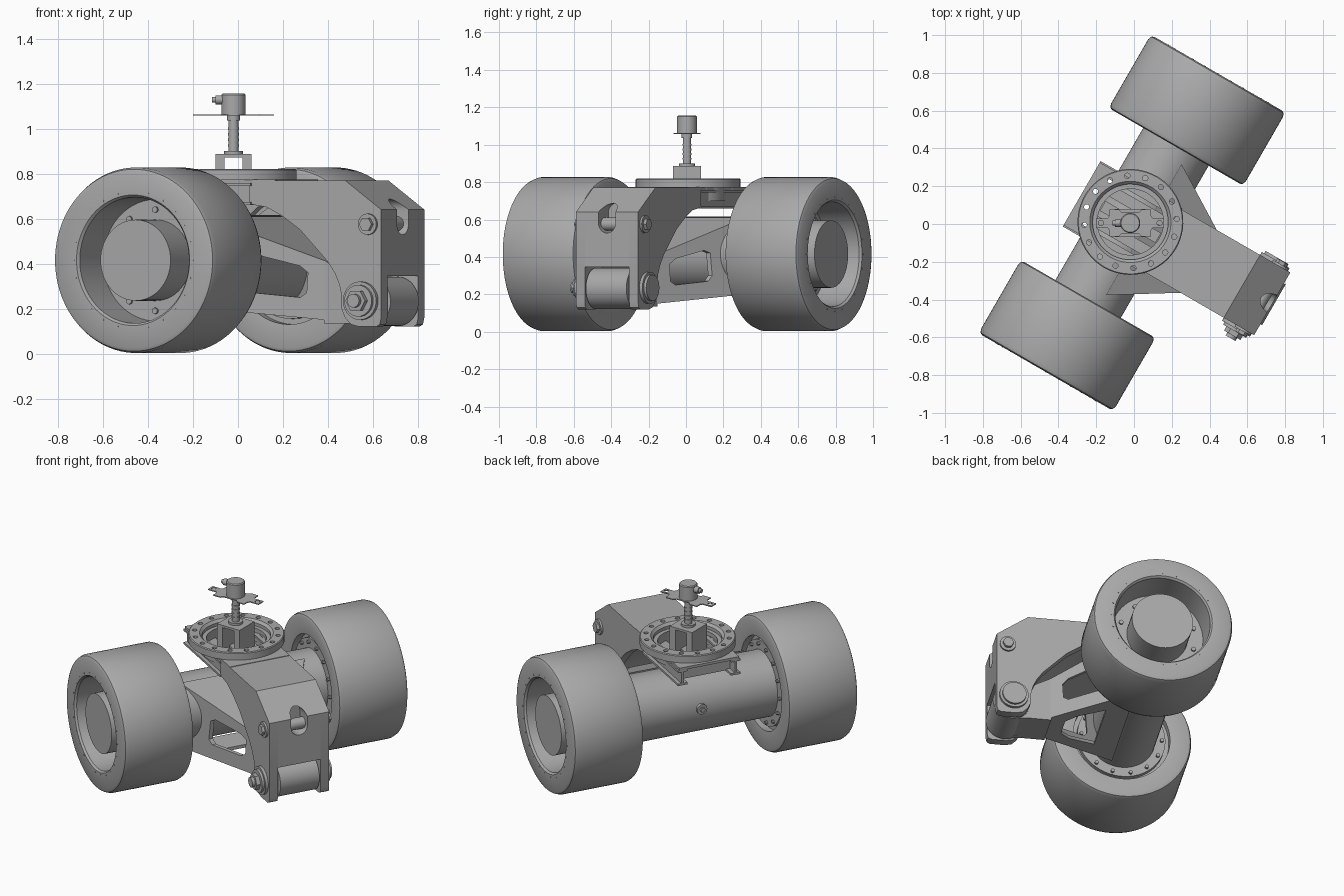
import bpy, bmesh, math
from math import sin, cos, pi, radians
from mathutils import Matrix, Vector

if "Cube" in bpy.data.objects:
    bpy.data.objects.remove(bpy.data.objects["Cube"])

grey = bpy.data.materials.new("plain grey")
grey.use_nodes = True
grey.diffuse_color = (0.4, 0.4, 0.4, 1)
grey.node_tree.nodes["Principled BSDF"].inputs["Base Color"].default_value = grey.diffuse_color

TURNED = Matrix.Rotation(radians(-30), 4, "Z")      # arm along +x, axle along y
STRAIGHT = Matrix.Translation((-0.02, 0.005, 0))    # sensor mast frame


def place(axis, a, b, t):
    return {"x": Vector((t, a, b)), "y": Vector((a, t, b)), "z": Vector((a, b, t))}[axis]


def finish(name, bm, frame):
    bmesh.ops.remove_doubles(bm, verts=bm.verts, dist=1e-5)
    bmesh.ops.recalc_face_normals(bm, faces=bm.faces)
    me = bpy.data.meshes.new(name)
    bm.to_mesh(me)
    bm.free()
    me.materials.append(grey)
    me.shade_smooth()
    me.set_sharp_from_angle(angle=radians(30))
    ob = bpy.data.objects.new(name, me)
    ob.matrix_world = frame
    bpy.context.collection.objects.link(ob)
    return ob


def prism(name, pts, lo, hi, axis="y", warp=None, frame=TURNED):
    """Extrude a 2D outline along an axis, optionally moving each point."""
    bm = bmesh.new()
    ends = [[bm.verts.new(place(axis, a, b, t)) for a, b in pts] for t in (lo, hi)]
    bm.faces.new(ends[0])
    bm.faces.new(ends[1])
    for i in range(len(pts)):
        j = (i + 1) % len(pts)
        bm.faces.new((ends[0][i], ends[0][j], ends[1][j], ends[1][i]))
    if warp:
        for v in bm.verts:
            v.co += warp(v.co)
    return finish(name, bm, frame)


def box(name, x, y, z, frame=TURNED):
    return prism(name, [(x[0], z[0]), (x[1], z[0]), (x[1], z[1]), (x[0], z[1])], *y, frame=frame)


def lathe(name, profile, a=0, b=0, axis="y", seg=64, frame=TURNED):
    """Turn a closed (radius, position) profile around an axis."""
    bm = bmesh.new()
    rings = [[bm.verts.new(place(axis, a + r * cos(2 * pi * k / seg), b + r * sin(2 * pi * k / seg), t))
              for k in range(seg)] for r, t in profile]
    for i, ring in enumerate(rings):
        nxt = rings[(i + 1) % len(rings)]
        if profile[i][0] == 0 and profile[(i + 1) % len(rings)][0] == 0:
            continue
        for k in range(seg):
            m = (k + 1) % seg
            bm.faces.new((ring[k], ring[m], nxt[m], nxt[k]))
    return finish(name, bm, frame)


def rod(name, r, lo, hi, a=0, b=0, axis="y", seg=32, frame=TURNED):
    return lathe(name, [(0, lo), (r, lo), (r, hi), (0, hi)], a, b, axis, seg, frame)


def cut(ob, cutters):
    for c in cutters:
        mod = ob.modifiers.new("cut", "BOOLEAN")
        mod.operation, mod.solver, mod.object = "DIFFERENCE", "EXACT", c
    dg = bpy.context.evaluated_depsgraph_get()
    me = bpy.data.meshes.new_from_object(ob.evaluated_get(dg))
    ob.modifiers.clear()
    ob.data = me
    me.shade_smooth()
    me.set_sharp_from_angle(angle=radians(30))
    for c in cutters:
        bpy.data.objects.remove(c)


AX, AZ = -0.012, 0.415      # axle centre
RX = -0.022                 # turntable centre

# Wheels: tyre with deep outer recess, hub drum, inner flange and bolts
for s, side in ((1, "left"), (-1, "right")):
    tyre = [(0.19, .52), (.285, .52), (.285, .475), (.39, .465), (.404, .471), (.412, .49),
            (.412, .885), (.404, .905), (.39, .912), (.29, .912), (.28, .9), (.27, .71), (0.1, .71), (0.1, .52)]
    lathe(side + "_wheel", [(r, s * t) for r, t in tyre], AX, AZ, seg=96)
    rod(side + "_hub", 0.18, s * 0.65, s * 0.89, AX, AZ, seg=64)
    lathe(side + "_axle_flange", [(r, s * t) for r, t in ((.19, .49), (.26, .49), (.26, .53), (.19, .53))], AX, AZ)
    for k in range(14):
        t = 2 * pi * k / 14
        rod(side + "_flange_bolt", 0.011, s * .475, s * .5, AX + .238 * cos(t), AZ + .238 * sin(t), seg=8)
    for k in range(10):
        t = 2 * pi * (k + .5) / 10
        rod(side + "_hub_bolt", 0.014, s * .7, s * .72, AX + .225 * cos(t), AZ + .225 * sin(t), seg=8)
    for k in range(24):
        t = 2 * pi * k / 24
        rod(side + "_rim_stud", 0.004, s * .905, s * .914, AX + .305 * cos(t), AZ + .305 * sin(t), seg=6)

# Axle tube and filler plug
rod("axle_tube", 0.2, -.6, .6, AX, AZ, seg=64)
rod("filler_plug", 0.032, -.225, -.2, 0, .43, axis="x", seg=24)
rod("filler_plug_tip", 0.016, -.235, -.22, 0, .43, axis="x", seg=6)

# Upper arm: two cheeks, a core between them and a top plate
arch = [(.17, .665), (.26, .65), (.34, .61), (.43, .55), (.51, .47), (.57, .41), (.606, .36), (.63, .31)]
foot = [(.642, .26), (.642, .2), (.66, .16), (.69, .13), (.73, .12), (.82, .12), (.838, .13), (.845, .16)]
nose = [(.845, .64), (.66, .77), (.17, .77)]
for s in (1, -1):
    prism("arm_cheek", arch + foot + nose, s * .137, s * .192)
core = prism("arm_core", [(x + .012, z + .02) for x, z in arch] + [(.66, .345), (.845, .345)] + nose, -.137, .137)
slot = [rod("slot_cutter", .052, .74, .9, 0, z, axis="x") for z in (.58, .635)]
slot.append(prism("slot_cutter", [(-.052, .58), (.052, .58), (.052, .635), (-.052, .635)], .74, .9, axis="x"))
well = rod("well_cutter", .2, .6, .9, RX, 0, axis="z", seg=48)
cut(core, slot + [well])
rod("slot_pin", 0.035, -.137, .137, .785, .575)

HOLES = [(RX + .245 * cos(2 * pi * (k + .5) / 16), .245 * sin(2 * pi * (k + .5) / 16)) for k in range(16)]


def hole_cutters():
    return [rod("hole_cutter", .014, .7, .9, x, y, axis="z", seg=16) for x, y in HOLES]


plate = prism("arm_top_plate", [(-.32, -.192), (.3, -.192), (.3, .192), (-.32, .192)], .757, .773, axis="z")
cut(plate, hole_cutters() + [rod("well_cutter", .2, .6, .9, RX, 0, axis="z", seg=48)])

# Channel beams carrying the plate behind the arm
for s in (1, -1):
    box("channel_web", (-.32, .18), (s * .165, s * .178), (.665, .76))
    box("channel_lower_flange", (-.32, .18), (s * .14, s * .2), (.66, .673))
    box("channel_upper_flange", (-.32, .18), (s * .14, s * .2), (.745, .758))
box("channel_cross_plate", (-.25, -.235), (-.17, .17), (.665, .76))

# Turntable ring with bolt holes
ring = lathe("turntable_ring", [(.2, .772), (.28, .772), (.28, .815), (.275, .82), (.215, .82), (.2, .805)],
             RX, 0, axis="z")
cut(ring, hole_cutters())
lathe("turntable_inner_rim", [(.175, .7), (.2, .7), (.2, .785), (.175, .785)], RX, 0, axis="z")
for y in (-.09, 0, .09):
    box("well_cross_bar", (RX - .17, RX + .17), (y - .03, y + .03), (.7, .73))

# Arm pins
for s in (1, -1):
    rod("upper_pin_washer", .047, s * .19, s * .204, .78, .575)
    rod("upper_pin_nut", .032, s * .2, s * .222, .78, .575, seg=6)
    rod("pivot_collar", .085, s * .19, s * .21, .745, .235, seg=40)
    rod("pivot_cap", .07, s * .2, s * .225, .745, .235, seg=40)
rod("pivot_nut", .05, -.25, -.22, .745, .235, seg=6)
rod("pivot_stud", .03, -.268, -.24, .745, .235)
rod("pivot_bush", .11, -.125, .125, .745, .232, seg=48)

# Swing arm: flared side plates, sloped top and bottom, straight nose to the bush
X0, X1 = .06, .52


def half_width(x):
    return .4 - .62 * (x - X0)


window = [(.25, .27), (.23, .3), (.24, .42), (.27, .435), (.42, .39), (.45, .36), (.445, .27), (.42, .25)]
for s in (1, -1):
    flare = lambda co, s=s: Vector((0, s * half_width(co.x), 0))
    side = prism("swing_arm_side", [(X0, .2), (X1, .15), (X1, .41), (X0, .61)], -s * .025, 0, warp=flare)
    cut(side, [prism("window_cutter", window, -.08, .08, warp=flare)])
    prism("swing_arm_nose_side", [(X1 - .005, .15), (.7, .13), (.745, .125), (.745, .34), (.66, .335), (X1 - .005, .41)],
          s * .085, s * .118)
deck = [(X0, -half_width(X0)), (X1, -half_width(X1)), (X1, half_width(X1)), (X0, half_width(X0))]
prism("swing_arm_top", deck, .59, .61, axis="z", warp=lambda co: Vector((0, 0, (X0 - co.x) * .435)))
floor = prism("swing_arm_floor", deck, .2, .22, axis="z", warp=lambda co: Vector((0, 0, (X0 - co.x) * .11)))
cut(floor, [prism("floor_cutter", [(.2, -.2), (.36, -.13), (.42, -.07), (.42, .07), (.36, .13), (.2, .2)],
                  .1, .3, axis="z")])
prism("swing_arm_nose_top", [(X1 - .01, .39), (.66, .31), (.66, .335), (X1 - .01, .415)], -.118, .118)
box("swing_arm_nose_floor", (X1 - .01, .7), (-.118, .118), (.135, .155))

# Sensor mast: bracket, post, thin eared plate, sensor drum and plug
for s in (1, -1):
    box("mast_bracket_leg", sorted((s * .04, s * .08)), (-.075, .075), (.7, .88), STRAIGHT)
box("mast_bracket_top", (-.08, .08), (-.075, .075), (.872, .886), STRAIGHT)
rod("mast_collar", .042, .885, .9, axis="z", frame=STRAIGHT)
rod("mast_post", .022, .89, 1.04, axis="z", frame=STRAIGHT)
for k in range(4):
    rod("mast_thread", .025, .92 + k * .025, .93 + k * .025, axis="z", frame=STRAIGHT)
rod("mast_head", .028, 1.035, 1.06, axis="z", frame=STRAIGHT)
quarter = [(.18, .025), (.12, .025), (.11, .04), (.11, .072), (.06, .072), (.045, .055)]
half = quarter + [(-x, y) for x, y in reversed(quarter)]
ears = prism("sensor_plate", half + [(-x, -y) for x, y in half], 1.057, 1.063, axis="z", frame=STRAIGHT)
cut(ears, [rod("ear_cutter", .014, 1, 1.1, s * .155, 0, axis="z", seg=16, frame=STRAIGHT) for s in (1, -1)])
lathe("sensor_drum", [(0, 1.062), (.053, 1.062), (.053, 1.15), (.048, 1.156), (0, 1.156)], axis="z", frame=STRAIGHT)
rod("sensor_plug", .02, -.08, -.04, 0, 1.128, axis="x", seg=20, frame=STRAIGHT)
rod("sensor_plug_tip", .013, -.095, -.075, 0, 1.128, axis="x", seg=20, frame=STRAIGHT)
